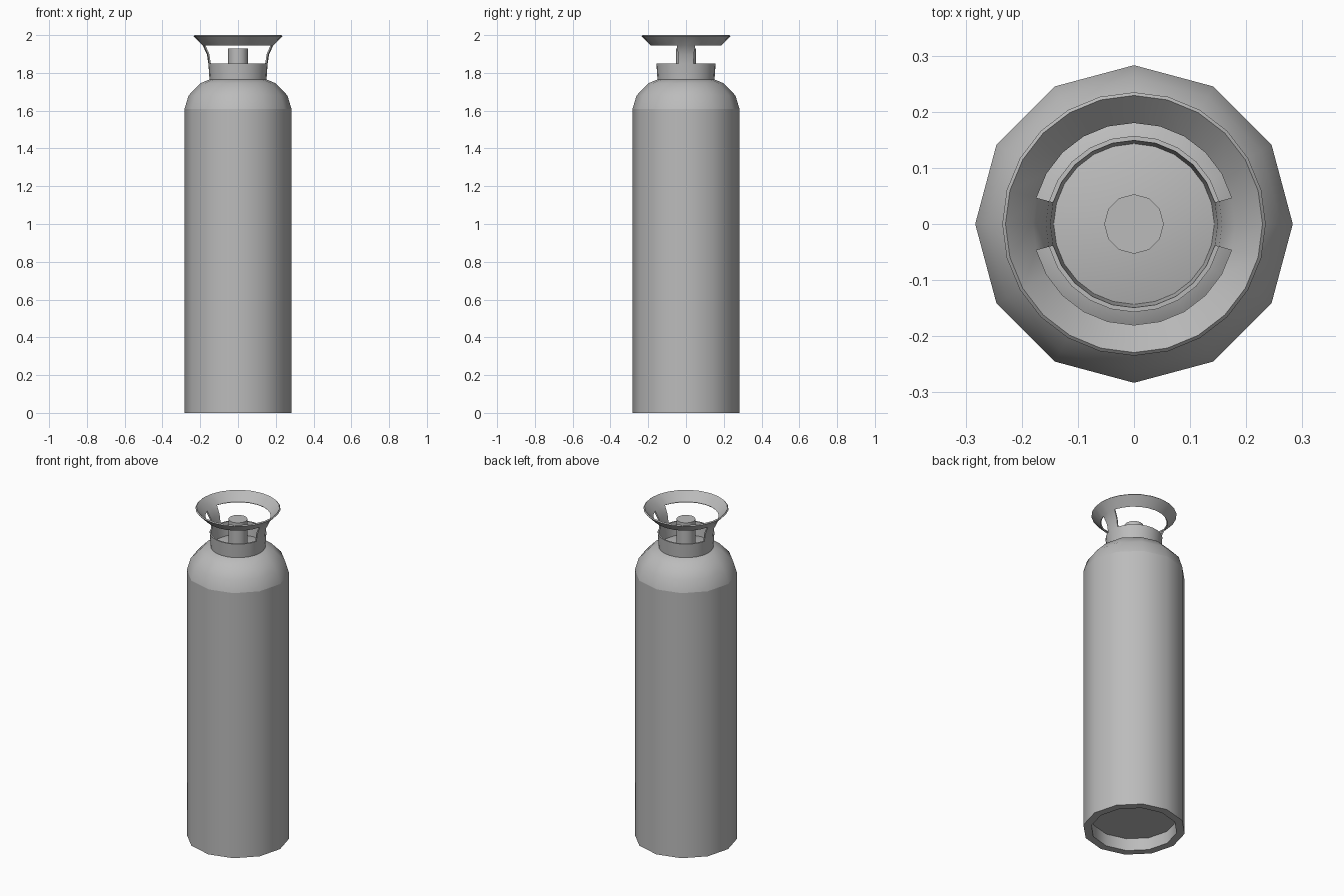
import bpy, bmesh, math

default = bpy.data.objects.get("Cube")
if default:
    bpy.data.objects.remove(default)


def material(name, rgb):
    mat = bpy.data.materials.new(name)
    mat.use_nodes = True
    mat.diffuse_color = (*rgb, 1)
    mat.node_tree.nodes["Principled BSDF"].inputs["Base Color"].default_value = (*rgb, 1)
    return mat


steel = material("grey steel", (0.5, 0.5, 0.5))


def lathe(name, profile, sides, closed=False, keep=lambda row, i: True, sharp_rows=()):
    """Revolve an (r, z) profile; a zero radius makes a pole."""
    bm = bmesh.new()
    rows = []
    for r, z in profile:
        if r == 0:
            rows.append([bm.verts.new((0, 0, z))] * sides)
        else:
            angles = [math.tau * i / sides for i in range(sides)]
            rows.append([bm.verts.new((r * math.cos(a), r * math.sin(a), z)) for a in angles])
    count = len(rows)
    for k in range(count if closed else count - 1):
        low, high = rows[k], rows[(k + 1) % count]
        for i in range(sides):
            if keep(k, i):
                j = (i + 1) % sides
                corners = dict.fromkeys((low[i], low[j], high[j], high[i]))
                bm.faces.new(list(corners))
    bmesh.ops.recalc_face_normals(bm, faces=bm.faces)
    for k in sharp_rows:
        for i in range(sides):
            edge = bm.edges.get((rows[k][i], rows[k][(i + 1) % sides]))
            if edge:
                edge.smooth = False
    mesh = bpy.data.meshes.new(name)
    bm.to_mesh(mesh)
    bm.free()
    mesh.materials.append(steel)
    obj = bpy.data.objects.new(name, mesh)
    bpy.context.collection.objects.link(obj)
    return obj


def smooth(obj, degrees):
    bpy.ops.object.select_all(action="DESELECT")
    obj.select_set(True)
    bpy.context.view_layer.objects.active = obj
    bpy.ops.object.shade_smooth_by_angle(angle=math.radians(degrees), keep_sharp_edges=True)


# Tank: recessed base, straight wall and domed shoulder
tank = lathe("tank", [(0, 0.075), (0.238, 0.075), (0.238, 0), (0.283, 0), (0.283, 1.61),
                      (0.262, 1.68), (0.2, 1.745), (0.143, 1.768), (0, 1.775)],
             12, sharp_rows=(4,))
smooth(tank, 40)

# Valve stem
valve = lathe("valve", [(0, 1.765), (0.053, 1.765), (0.053, 1.93), (0, 1.93)], 12)
smooth(valve, 40)

# Collar: a flared sheet with two open windows, front and back
SIDES = 24
ARM = (0, SIDES // 2 - 1, SIDES // 2, SIDES - 1)
WINDOW_ROWS = (1, 2)
collar = lathe("collar_handle", [(0.143, 1.765), (0.149, 1.85), (0.157, 1.9), (0.18, 1.95), (0.229, 2.0)],
               SIDES, keep=lambda row, i: row not in WINDOW_ROWS or i in ARM)
shell = collar.modifiers.new("sheet thickness", "SOLIDIFY")
shell.thickness = 0.008
shell.offset = -1
bpy.context.view_layer.objects.active = collar
bpy.ops.object.modifier_apply(modifier=shell.name)
smooth(collar, 40)
